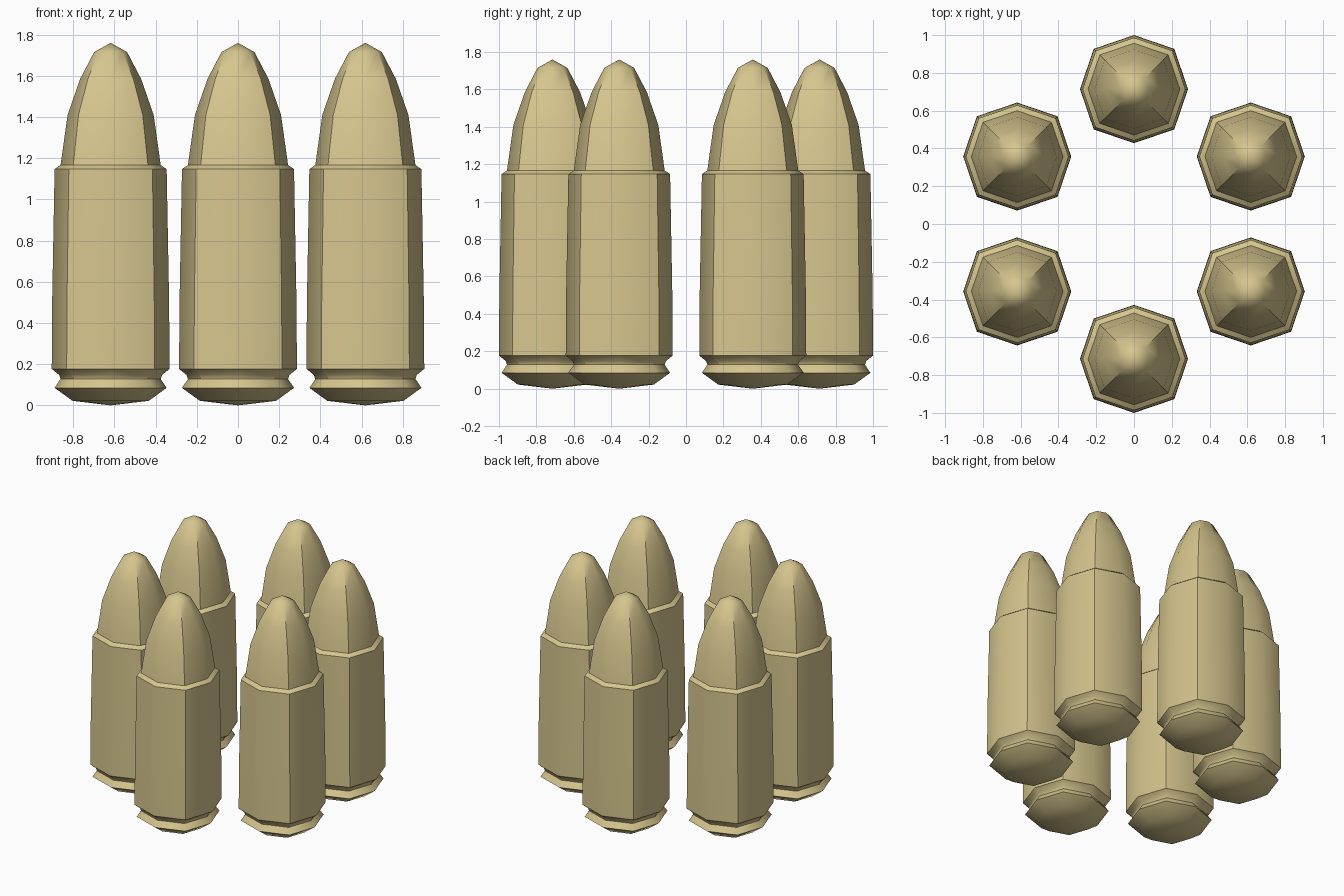
import bpy, bmesh, math

if "Cube" in bpy.data.objects:
    bpy.data.objects.remove(bpy.data.objects["Cube"])

brass = bpy.data.materials.new("pale brass")
brass.diffuse_color = (0.67, 0.56, 0.27, 1)
brass.use_nodes = True
brass.node_tree.nodes["Principled BSDF"].inputs["Base Color"].default_value = brass.diffuse_color

# Half profile (radius, z) from the base centre to the tip
PROFILE = [(0, 0.0), (0.185, 0.022), (0.272, 0.085), (0.243, 0.128), (0.25, 0.148),
           (0.286, 0.177), (0.284, 0.5), (0.272, 1.147), (0.243, 1.167),
           (0.209, 1.41), (0.148, 1.585), (0.08, 1.715), (0, 1.76)]
SIDES = 8
DIAGONAL = 1.055  # corners on the diagonals sit slightly further out


def cartridge_mesh():
    bm = bmesh.new()
    rings = []
    for r, z in PROFILE:
        if r == 0:
            rings.append([bm.verts.new((0, 0, z))] * SIDES)
            continue
        ring = []
        for i in range(SIDES):
            a = i * math.tau / SIDES
            k = r * (DIAGONAL if i % 2 else 1)
            ring.append(bm.verts.new((k * math.cos(a), k * math.sin(a), z)))
        rings.append(ring)
    for lo, hi in zip(rings, rings[1:]):
        for i in range(SIDES):
            j = (i + 1) % SIDES
            corners = list(dict.fromkeys((lo[i], lo[j], hi[j], hi[i])))
            bm.faces.new(corners).smooth = True
    bm.normal_update()
    # Diagonal ridges and rim steps stay sharp
    for e in bm.edges:
        e.smooth = e.calc_face_angle(0) < math.radians(45)
    me = bpy.data.meshes.new("cartridge")
    bm.to_mesh(me)
    bm.free()
    me.materials.append(brass)
    return me


# Six cartridges standing in a ring
mesh = cartridge_mesh()
for n in range(6):
    a = math.radians(30 + 60 * n)
    ob = bpy.data.objects.new(f"cartridge_{n + 1}", mesh)
    ob.location = (0.714 * math.cos(a), 0.714 * math.sin(a), 0)
    bpy.context.collection.objects.link(ob)
